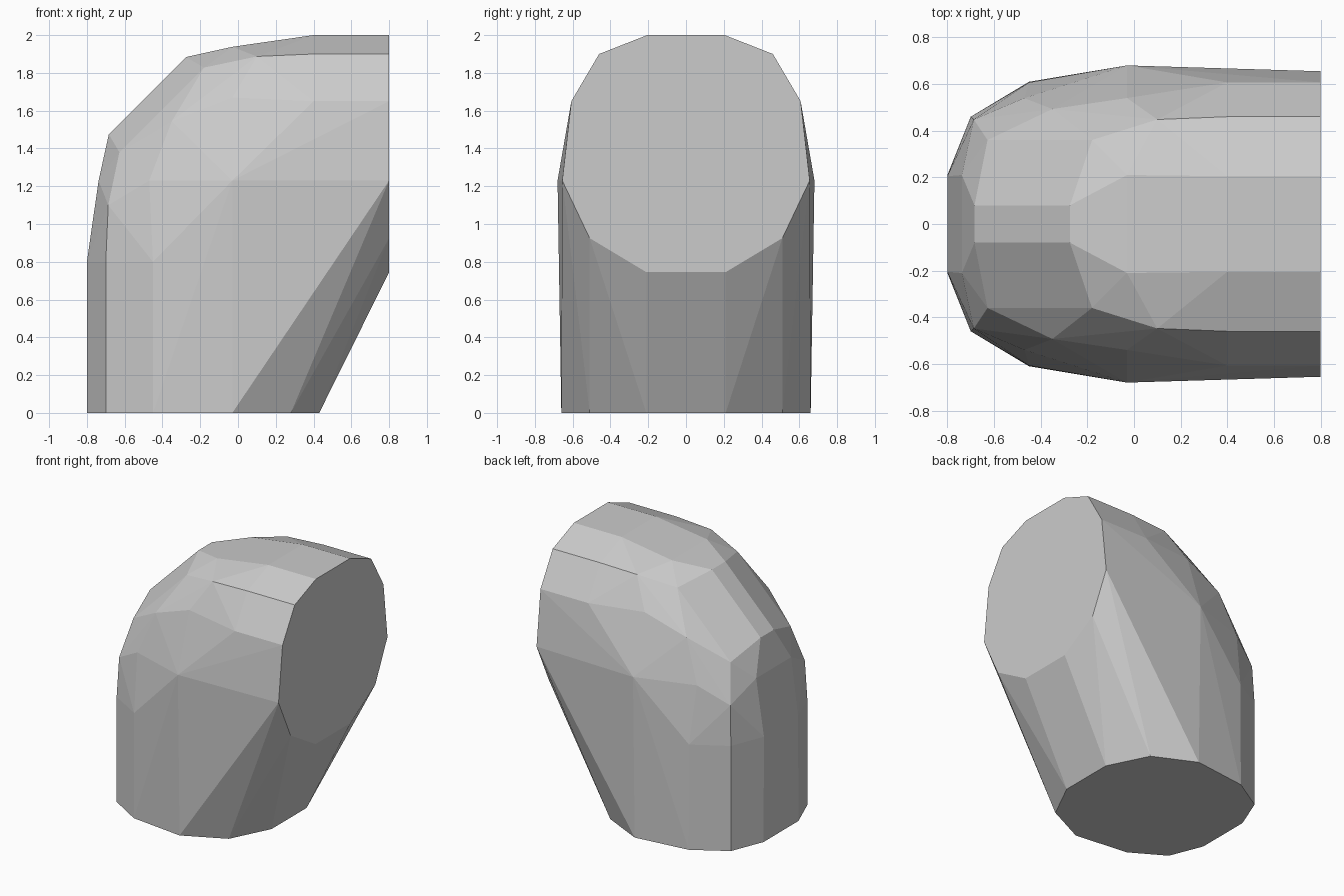
import bpy, bmesh

if "Cube" in bpy.data.objects:
    bpy.data.objects.remove(bpy.data.objects["Cube"])

# Half outlines (x, y, z); everything is mirrored across y
base_ring = [(-0.8, 0.21, 0), (-0.7, 0.46, 0), (-0.45, 0.61, 0),
             (-0.03, 0.66, 0), (0.28, 0.51, 0), (0.43, 0.21, 0)]
end_ring = [(0.8, 0.205, 2.0), (0.8, 0.46, 1.9), (0.8, 0.607, 1.65),
            (0.8, 0.655, 1.23), (0.8, 0.51, 0.925), (0.8, 0.21, 0.745)]

# Upper half of the elbow; the other half is its reflection in the bend plane
bend_half = [(0.4, 0.205, 2.0), (-0.03, 0.21, 1.938), (-0.275, 0.08, 1.884),
             (0.4, 0.46, 1.9), (0.1, 0.448, 1.887), (-0.18, 0.36, 1.828),
             (0.4, 0.607, 1.65), (-0.03, 0.54, 1.67)]
bend_middle = [(-0.35, 0.493, 1.545), (-0.03, 0.68, 1.23)]
bend_lower = [(1.2 - z, y, 1.2 - x) for x, y, z in bend_half]

# Faceted elbow body wrapped around the sections
bm = bmesh.new()
for x, y, z in base_ring + end_ring + bend_half + bend_lower + bend_middle:
    for side in (1, -1):
        bm.verts.new((x, y * side, z))
hull = bmesh.ops.convex_hull(bm, input=bm.verts)
spare = {g for g in hull["geom_interior"] + hull["geom_unused"]
         if isinstance(g, bmesh.types.BMVert)}
bmesh.ops.delete(bm, geom=list(spare), context='VERTS')
bmesh.ops.dissolve_limit(bm, angle_limit=0.01, verts=bm.verts, edges=bm.edges)
bmesh.ops.recalc_face_normals(bm, faces=bm.faces)

mesh = bpy.data.meshes.new("elbow_body")
bm.to_mesh(mesh)
bm.free()
bpy.context.collection.objects.link(bpy.data.objects.new("elbow_body", mesh))
